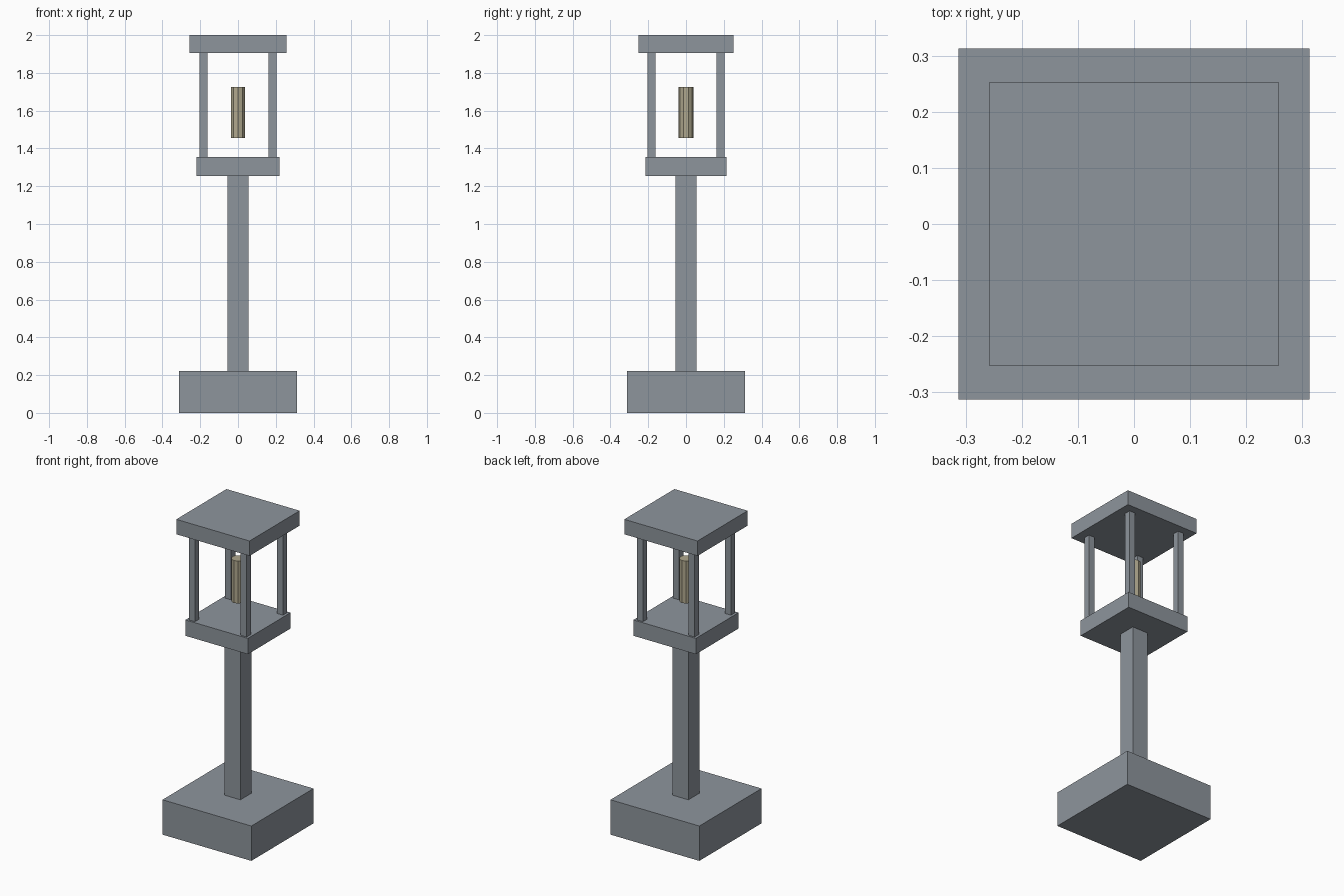
import bpy

if "Cube" in bpy.data.objects:
    bpy.data.objects.remove(bpy.data.objects["Cube"])


def material(name, rgb):
    m = bpy.data.materials.new(name)
    m.diffuse_color = (*rgb, 1.0)
    m.use_nodes = True
    m.node_tree.nodes["Principled BSDF"].inputs["Base Color"].default_value = m.diffuse_color
    return m


STONE = material("grey_stone", (0.27, 0.30, 0.335))
WAX = material("pale_wax", (0.43, 0.39, 0.27))


def box(name, x, y, half_x, half_y, z0, z1):
    bpy.ops.mesh.primitive_cube_add(size=1, location=(x, y, (z0 + z1) / 2))
    ob = bpy.context.object
    ob.name = name
    ob.scale = (2 * half_x, 2 * half_y, z1 - z0)
    bpy.ops.object.transform_apply(location=False, rotation=False, scale=True)
    ob.data.materials.append(STONE)
    return ob


# Stacked stone blocks
box("base", 0, 0, 0.313, 0.313, 0, 0.222)
box("shaft", 0, 0, 0.056, 0.056, 0.222, 1.254)
box("platform", 0, 0, 0.22, 0.215, 1.254, 1.355)
box("roof", 0, 0, 0.258, 0.2525, 1.905, 2.0)

# Four corner posts of the lantern
for sx, side in ((-1, "left"), (1, "right")):
    for sy, end in ((-1, "front"), (1, "back")):
        box(f"{end}_{side}_post", sx * 0.182, sy * 0.182, 0.021, 0.021, 1.355, 1.905)

# Floating candle in the middle of the lantern
bpy.ops.mesh.primitive_cylinder_add(vertices=10, radius=0.04, depth=0.27,
                                    location=(0, 0, 1.59))
candle = bpy.context.object
candle.name = "candle"
candle.data.materials.append(WAX)
